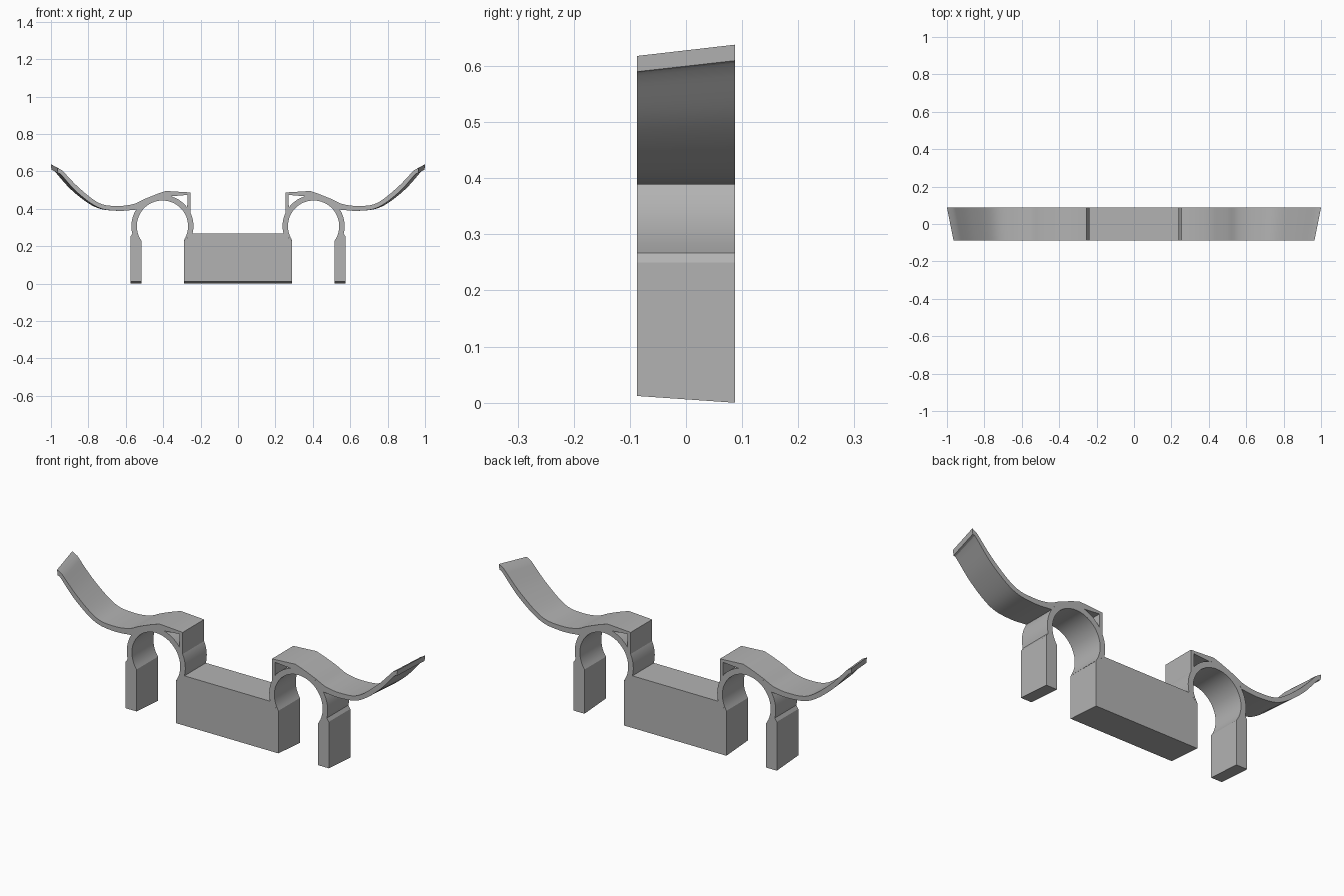
import bpy, bmesh, math
from mathutils import Vector

cube = bpy.data.objects.get("Cube")
if cube:
    bpy.data.objects.remove(cube, do_unlink=True)

HALF = 0.087                      # half depth
CX, CZ = 0.404, 0.307             # arch centre
R_IN, R_OUT = 0.137, 0.166

grey = bpy.data.materials.new("plain_grey")
grey.use_nodes = True
colour = (0.45, 0.45, 0.45, 1)
grey.diffuse_color = colour
grey.node_tree.nodes["Principled BSDF"].inputs["Base Color"].default_value = colour


def arc(radius, start, end, steps):
    """Points on a circle round the arch centre, angles in degrees."""
    angles = [math.radians(start + (end - start) * i / steps) for i in range(steps + 1)]
    return [(CX + radius * math.cos(a), CZ + radius * math.sin(a)) for a in angles]


def spline(points, steps=6):
    """Smooth curve through the given points."""
    pts = [Vector(p) for p in points]
    pts = [2 * pts[0] - pts[1]] + pts + [2 * pts[-1] - pts[-2]]
    out = []
    for a, b, c, d in zip(pts, pts[1:], pts[2:], pts[3:]):
        for i in range(steps):
            t = i / steps
            out.append(0.5 * (2 * b + (c - a) * t + (2 * a - 5 * b + 4 * c - d) * t ** 2
                              + (3 * b - a - 3 * c + d) * t ** 3))
    return [tuple(p) for p in out] + [tuple(points[-1])]


def front(x, z):
    return x, -HALF, max(z, 0.012)


def back(x, z):
    """The wing flares outward and its tip rises toward the back."""
    t = max(0, (x - 0.62) / 0.345)
    return x + 0.035 * t, HALF, z + 0.02 * t ** 3


def extrude(name, profile, side=1):
    bm = bmesh.new()
    rings = []
    for place in (front, back):
        ring = []
        for x, z in profile:
            px, py, pz = place(x, z)
            ring.append(bm.verts.new((side * px, py, pz)))
        bm.faces.new(ring)
        rings.append(ring)
    f, b = rings
    for i in range(len(f)):
        j = (i + 1) % len(f)
        bm.faces.new((f[i], f[j], b[j], b[i]))
    bmesh.ops.recalc_face_normals(bm, faces=bm.faces)
    mesh = bpy.data.meshes.new(name)
    bm.to_mesh(mesh)
    bm.free()
    mesh.materials.append(grey)
    obj = bpy.data.objects.new(name, mesh)
    bpy.context.collection.objects.link(obj)
    bpy.ops.object.select_all(action="DESELECT")
    obj.select_set(True)
    bpy.context.view_layer.objects.active = obj
    bpy.ops.object.shade_smooth_by_angle(angle=math.radians(25))


# Central block, its shoulders meeting the two arches
shoulder = [(0.29, 0), (0.29, 0.23), (0.243, 0.267)]
extrude("central_block", shoulder + [(-x, z) for x, z in reversed(shoulder)])

# Arch band with its outer leg
arch = [(0.515, 0), (0.576, 0), (0.576, 0.25)]
arch += arc(R_OUT, -14, 194, 40) + arc(R_IN, 214, -36, 44)

# Wing: flat bracket over the arch, then a curved arm with a bent lip
wing = [(0.253, 0.487), (0.385, 0.495)]
wing += spline([(0.43, 0.48), (0.50, 0.452), (0.56, 0.425), (0.645, 0.415),
                (0.742, 0.43), (0.85, 0.512), (0.94, 0.605)])
wing += [(0.965, 0.618), (0.963, 0.59), (0.953, 0.588)]
wing += spline([(0.946, 0.582), (0.86, 0.488), (0.75, 0.408), (0.645, 0.389), (0.546, 0.395)])
# Underside follows the arch, leaving a small triangular opening by the post
wing += arc(R_OUT, 32, 106, 16) + [(0.271, 0.474)] + arc(R_OUT, 143, 155.4, 4)

for label, side in (("left", 1), ("right", -1)):
    extrude(label + "_arch_and_leg", arch, side)
    extrude(label + "_wing", wing, side)
